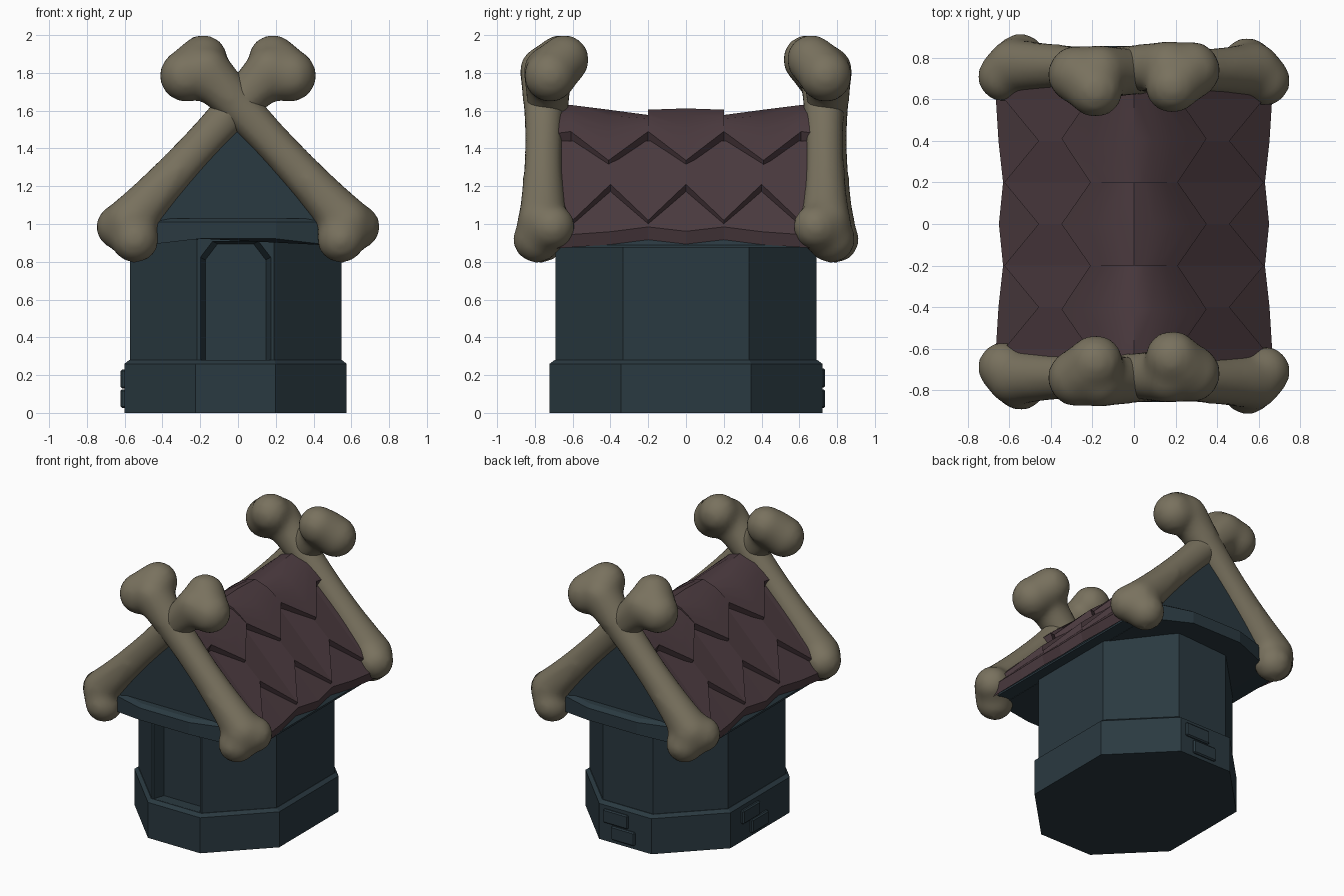
import bpy, bmesh
from mathutils import Vector, Matrix

if "Cube" in bpy.data.objects:
    bpy.data.objects.remove(bpy.data.objects["Cube"])


def material(name, rgb):
    m = bpy.data.materials.new(name)
    m.diffuse_color = (*rgb, 1)
    m.use_nodes = True
    m.node_tree.nodes["Principled BSDF"].inputs["Base Color"].default_value = m.diffuse_color
    return m


STONE = material("dark teal stone", (0.023, 0.041, 0.052))
ROOF = material("plum roof tile", (0.071, 0.043, 0.050))
BONE = material("old bone", (0.190, 0.166, 0.112))
CX = -0.013  # the hut walls sit slightly left of centre


def finish(name, bm, mat, smooth=None):
    bmesh.ops.recalc_face_normals(bm, faces=bm.faces[:])
    me = bpy.data.meshes.new(name)
    bm.to_mesh(me)
    bm.free()
    me.materials.append(mat)
    ob = bpy.data.objects.new(name, me)
    bpy.context.collection.objects.link(ob)
    if smooth is not None:
        bpy.ops.object.select_all(action='DESELECT')
        ob.select_set(True)
        bpy.context.view_layer.objects.active = ob
        bpy.ops.object.shade_smooth_by_angle(angle=smooth)
    return ob


def loft(bm, rings):
    """Closed solid skinned through rings of equal point count."""
    vs = [[bm.verts.new(p) for p in r] for r in rings]
    n = len(rings[0])
    for a, b in zip(vs, vs[1:]):
        for i in range(n):
            j = (i + 1) % n
            bm.faces.new((a[i], a[j], b[j], b[i]))
    bm.faces.new(vs[0])
    bm.faces.new(vs[-1])


def solid(name, rings, mat, smooth=None):
    bm = bmesh.new()
    loft(bm, rings)
    return finish(name, bm, mat, smooth)


def octagon(hx, hy, cx, cy, z):
    q = [(hx, cy), (cx, hy), (-cx, hy), (-hx, cy), (-hx, -cy), (-cx, -hy), (cx, -hy), (hx, -cy)]
    return [(CX + x, y, z) for x, y in q]


# Stone plinth and walls
solid("stone_base", [octagon(.588, .722, .212, .343, 0), octagon(.588, .722, .212, .343, .26),
                     octagon(.563, .695, .204, .336, .28)], STONE)
walls = solid("walls", [octagon(.56, .69, .203, .334, .2), octagon(.56, .69, .203, .334, .96)], STONE)


# Doorway recess with a chamfered arch
def arch(y, hw, top):
    pts = [(-hw, .281), (hw, .281), (hw, top - .085), (hw - .065, top), (-hw + .065, top), (-hw, top - .085)]
    return [(CX + x, y, z) for x, z in pts]


cutter = solid("door_cutter", [arch(-.71, .193, .912), arch(-.61, .16, .895)], STONE)
cutter.hide_render = True
mod = walls.modifiers.new("doorway", 'BOOLEAN')
mod.operation, mod.object, mod.solver = 'DIFFERENCE', cutter, 'EXACT'
bpy.context.view_layer.objects.active = walls
bpy.ops.object.modifier_apply(modifier=mod.name)
bpy.data.objects.remove(cutter)


# Raised bricks on the back and left of the plinth
def brick(name, loc, size):
    bm = bmesh.new()
    bmesh.ops.create_cube(bm, size=1, matrix=Matrix.Translation(loc) @ Matrix.Diagonal((*size, 1)))
    bmesh.ops.bevel(bm, geom=bm.edges[:], offset=.008, segments=1, affect='EDGES')
    finish(name, bm, STONE)


brick("back_brick_upper", (.06, .722, .185), (.20, .03, .10))
brick("back_brick_lower", (.0, .722, .075), (.19, .03, .10))
brick("left_brick_upper", (CX - .59, .12, .18), (.036, .20, .10))
brick("left_brick_lower", (CX - .59, .02, .075), (.036, .19, .10))

# Gable block under the tiles
section = [(-.63, .875), (-.2, .925), (.2, .925), (.63, .875), (.63, .888), (.2, 1.39), (0, 1.53), (-.2, 1.39), (-.63, .888)]
solid("gable_block", [[(x, y, z) for x, z in section] for y in (-.78, .78)], STONE)


# Bowed trim along the foot of both gables
def trim_ring(inset, z_mid, z_end):
    half = [(-.52, -.76, z_end), (-.2, -.855, z_mid), (.2, -.855, z_mid), (.52, -.76, z_end)]
    return [(s * x, s * (y + inset), z) for s in (1, -1) for x, y, z in half]


solid("gable_trim", [trim_ring(0, .922, .885), trim_ring(0, 1.01, 1.01), trim_ring(.03, 1.03, 1.03)], STONE)

# Roof tiles: everything is placed on one curved roof profile
PROFILE = [(0, 1.575), (.1, 1.535), (.2, 1.44), (.7, .864)]


def surf(x, y, h):
    a = abs(x)
    for (x0, z0), (x1, z1) in zip(PROFILE, PROFILE[1:]):
        if a <= x1:
            z = z0 + (z1 - z0) * (a - x0) / (x1 - x0)
            break
    k = min(1, a / .2)
    out = h * .75 * k * (1 if x >= 0 else -1)
    return (x + out, y, z + h * (1 - .35 * k))


def tile_course(name, columns, x_top, lift, low=.02, splay=.015):
    """Zigzag-edged course of tiles on both slopes."""
    bm = bmesh.new()
    for s in (1, -1):
        loft(bm, [[surf(s * x_top, y, 0), surf(s * e, y, lift), surf(s * (e + splay), y, -low),
                   surf(s * x_top, y, -.03)] for y, e in columns])
    finish(name, bm, ROOF)


def mirrored(cols):
    return [(-y, e) for y, e in reversed(cols) if y > 0] + cols


tile_course("eave_tiles", mirrored([(0, .63), (.2, .61), (.4, .632), (.69, .65)]), .40, .026, .034, .025)
tile_course("middle_tiles", mirrored([(0, .425), (.2, .59), (.4, .425), (.6, .59), (.69, .52)]), .2, .045)


def ridge_tile(name, columns):
    """Saddle tile over the ridge; columns are (y, edge, ridge lift)."""
    rings = []
    for y, e, lift in columns:
        ring = []
        for i in range(-4, 5):
            t = abs(i) / 4
            ring.append(surf(i / 4 * e, y, lift * (1 - t) + .045 * t))
        for i in (4, 2, 0, -2, -4):
            ring.append(surf(i / 4 * (e + .02), y, -.025))
        rings.append(ring)
    solid(name, rings, ROOF, .6)


ridge_tile("ridge_tile_middle", [(-.2, .18, .03), (0, .315, .037), (.2, .18, .03)])
ridge_tile("ridge_tile_front", [(-.69, .19, .06), (-.61, .18, .055), (-.41, .315, .03), (-.2, .18, .002)])
ridge_tile("ridge_tile_back", [(.69, .19, .06), (.61, .18, .055), (.41, .315, .03), (.2, .18, .002)])


# Crossed bones on both gable ends
def bone(name, sx, sy, dy):
    low, high = Vector((.575, -.755, 1.01)), Vector((-.17, -.745, 1.81))
    balls = [((-.275, -.735, 1.785), .143), ((-.185, -.66, 1.87), .135), ((-.225, -.70, 1.83), .14),
             ((.545, -.785, .92), .13), ((.63, -.705, .985), .125), ((.58, -.745, .97), .135)]
    for i in range(33):
        t = i / 32
        balls.append((low.lerp(high, t), .104 + .032 * abs(2 * t - 1) ** 2))
    bm = bmesh.new()
    for p, r in balls:
        loc = (sx * p[0], sy * (p[1] + dy), p[2])
        bmesh.ops.create_icosphere(bm, subdivisions=3, radius=r, matrix=Matrix.Translation(loc))
    ob = finish(name, bm, BONE)
    rm = ob.modifiers.new("merge", 'REMESH')
    rm.mode, rm.voxel_size = 'VOXEL', .024
    sm = ob.modifiers.new("soften", 'SMOOTH')
    sm.factor, sm.iterations = .5, 14
    bpy.context.view_layer.objects.active = ob
    for m in ("merge", "soften"):
        bpy.ops.object.modifier_apply(modifier=m)
    for f in ob.data.polygons:
        f.use_smooth = True


bone("front_bone_outer", 1, 1, -.004)
bone("front_bone_inner", -1, 1, .016)
bone("back_bone_outer", -1, -1, -.004)
bone("back_bone_inner", 1, -1, .016)
